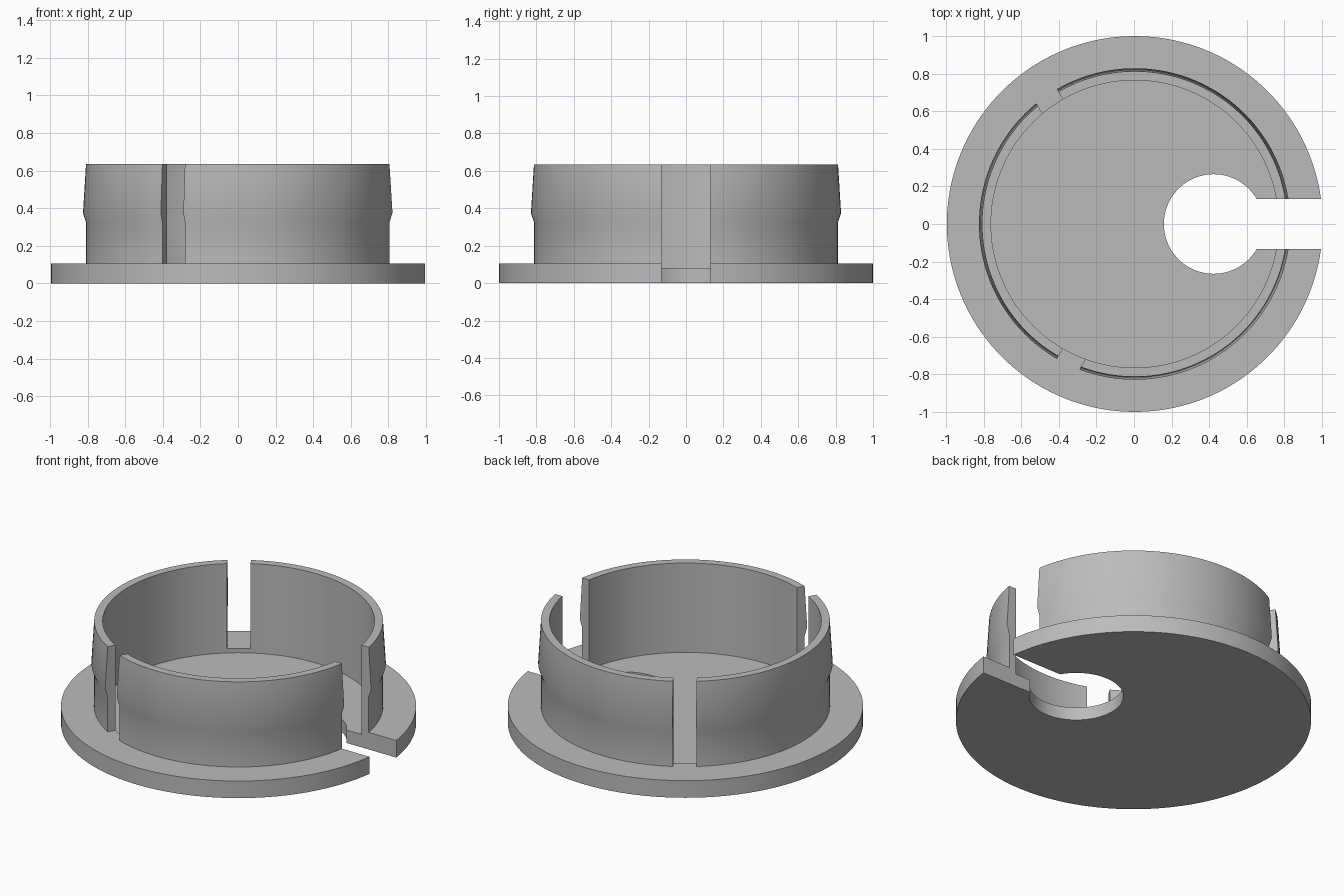
import bpy, bmesh, math
from mathutils import Matrix, Vector

if "Cube" in bpy.data.objects:
    bpy.data.objects.remove(bpy.data.objects["Cube"])

CX = 0.004                      # axis of the round body
R_IN, R_OUT, R_BULGE = 0.765, 0.813, 0.829
Z_FLOOR, Z_FLANGE, Z_TOP = 0.08, 0.106, 0.635
SLOT = 0.132                    # half width of cable slot, full width of notches

grey = bpy.data.materials.new("grey_plastic")
grey.diffuse_color = (0.5, 0.5, 0.5, 1)
grey.use_nodes = True
grey.node_tree.nodes["Principled BSDF"].inputs["Base Color"].default_value = grey.diffuse_color


def make_object(name, bm):
    bmesh.ops.recalc_face_normals(bm, faces=bm.faces[:])
    mesh = bpy.data.meshes.new(name)
    bm.to_mesh(mesh)
    bm.free()
    mesh.materials.append(grey)
    obj = bpy.data.objects.new(name, mesh)
    bpy.context.collection.objects.link(obj)
    return obj


def revolve(name, profile, steps=144):
    bm = bmesh.new()
    verts = [bm.verts.new((r, 0, z)) for r, z in profile]
    edges = [bm.edges.new(p) for p in zip(verts, verts[1:])]
    bmesh.ops.spin(bm, geom=verts + edges, cent=(0, 0, 0), axis=(0, 0, 1),
                   angle=math.tau, steps=steps)
    bmesh.ops.remove_doubles(bm, verts=bm.verts[:], dist=1e-5)
    bmesh.ops.transform(bm, matrix=Matrix.Translation((CX, 0, 0)), verts=bm.verts[:])
    return make_object(name, bm)


def box(name, lo, hi, angle=0):
    lo, hi = Vector(lo), Vector(hi)
    bm = bmesh.new()
    size = Matrix.Diagonal((*(hi - lo), 1))
    bmesh.ops.create_cube(bm, size=1, matrix=Matrix.Translation((CX, 0, 0))
                          @ Matrix.Rotation(math.radians(angle), 4, 'Z')
                          @ Matrix.Translation((lo + hi) / 2) @ size)
    return make_object(name, bm)


def cut(obj, cutter):
    mod = obj.modifiers.new("cut", 'BOOLEAN')
    mod.operation, mod.solver, mod.object = 'DIFFERENCE', 'EXACT', cutter
    bpy.context.view_layer.objects.active = obj
    bpy.ops.object.modifier_apply(modifier=mod.name)
    bpy.data.objects.remove(cutter)


# Flanged cap with sunken floor and bulged snap-in ring, one solid
cap = revolve("grommet_cap", [
    (0, 0), (1, 0), (1, Z_FLANGE), (R_OUT, Z_FLANGE), (R_OUT, 0.325),
    (R_BULGE, 0.375), (R_OUT, Z_TOP), (R_IN, Z_TOP), (R_IN, Z_FLOOR), (0, Z_FLOOR)])

# Round cable hole
bm = bmesh.new()
bmesh.ops.create_cone(bm, cap_ends=True, segments=96, radius1=0.265, radius2=0.265,
                      depth=0.6, matrix=Matrix.Translation((0.424, 0, 0.1)))
cut(cap, make_object("hole_cutter", bm))

# Cable slot through flange and ring
cut(cap, box("slot_cutter", (0.42, -SLOT, -0.2), (1.2, SLOT, 1)))

# Two notches that split the ring into spring clips
for a in (120, 240):
    cut(cap, box("notch_cutter", (0.6, 0, Z_FLANGE), (0.95, SLOT, 1), a))

# Smooth round walls, sharp edges
bpy.ops.object.select_all(action='DESELECT')
cap.select_set(True)
bpy.context.view_layer.objects.active = cap
bpy.ops.object.shade_smooth_by_angle(angle=math.radians(30))
